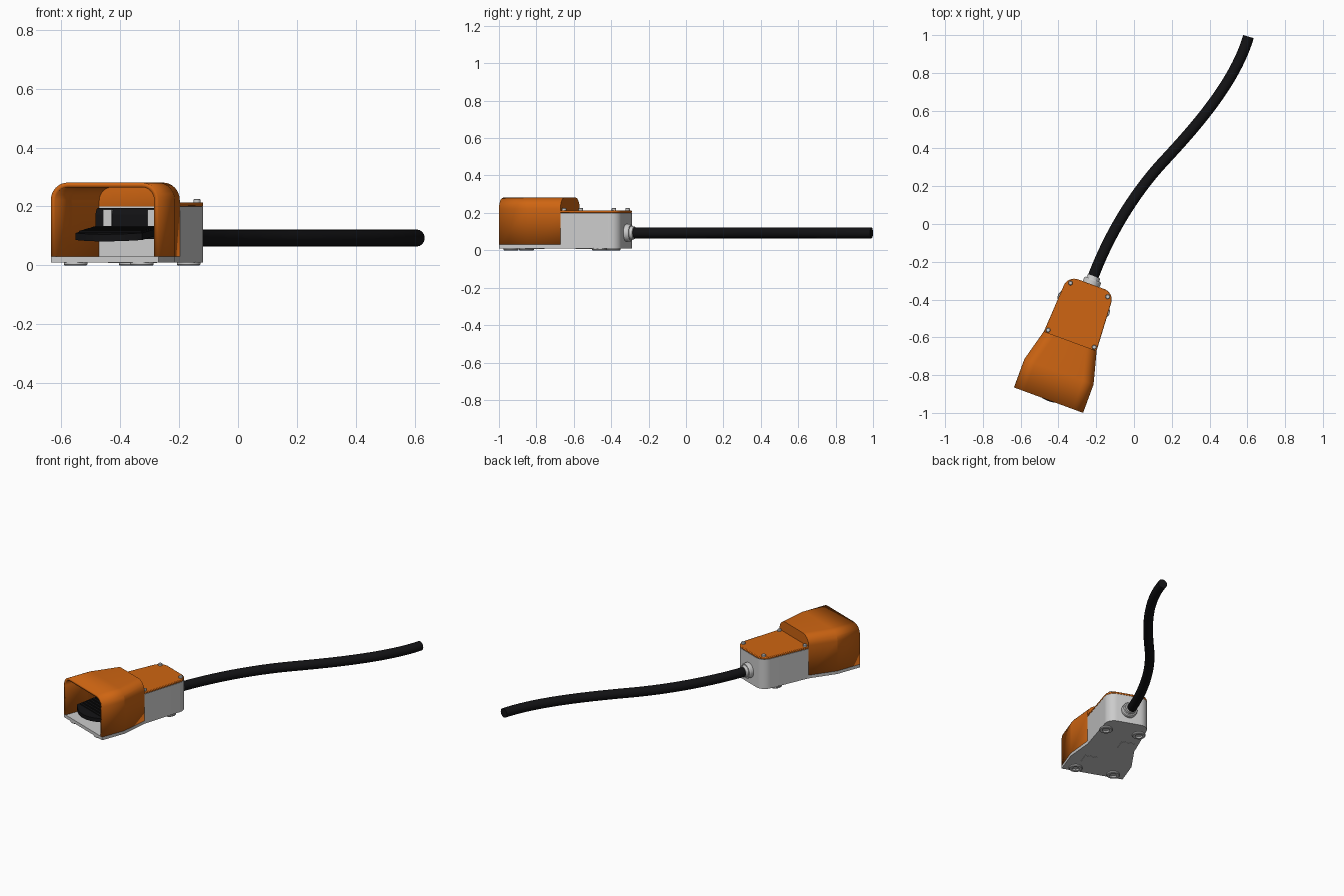
import bpy, bmesh, math
from mathutils import Matrix, Vector

cube = bpy.data.objects.get("Cube")
if cube:
    bpy.data.objects.remove(cube, do_unlink=True)


def material(name, rgb):
    m = bpy.data.materials.new(name)
    m.use_nodes = True
    m.diffuse_color = (*rgb, 1)
    m.node_tree.nodes["Principled BSDF"].inputs["Base Color"].default_value = (*rgb, 1)
    return m


orange = material("orange", (0.62, 0.13, 0.006))
grey = material("light grey", (0.6, 0.6, 0.6))
black = material("black", (0.006, 0.006, 0.007))

# The switch is laid out along y from its open front, then turned into place
PLACE = Matrix.Translation((-0.4525, -0.9325, 0)) @ Matrix.Rotation(math.radians(-20.2), 4, "Z")


def finish(name, bm, mat, angle=30):
    mesh = bpy.data.meshes.new(name)
    bm.to_mesh(mesh)
    bm.free()
    obj = bpy.data.objects.new(name, mesh)
    bpy.context.collection.objects.link(obj)
    mesh.materials.append(mat)
    obj.matrix_world = PLACE
    bpy.ops.object.select_all(action="DESELECT")
    obj.select_set(True)
    bpy.context.view_layer.objects.active = obj
    bpy.ops.object.shade_smooth_by_angle(angle=math.radians(angle))
    return obj


def prism(name, outline, z0, z1, mat, slope=0.0):
    """Extrude an xy outline upwards, optionally sloping it along y."""
    bm = bmesh.new()
    face = bm.faces.new([bm.verts.new((x, y, z0)) for x, y in outline])
    ext = bmesh.ops.extrude_face_region(bm, geom=[face])
    top = [v for v in ext["geom"] if isinstance(v, bmesh.types.BMVert)]
    bmesh.ops.translate(bm, verts=top, vec=(0, 0, z1 - z0))
    for v in bm.verts:
        v.co.z += slope * v.co.y
    bmesh.ops.recalc_face_normals(bm, faces=bm.faces)
    return finish(name, bm, mat)


def box(name, x, y, hx, hy, z0, z1, mat, slope=0.0):
    outline = [(x - hx, y - hy), (x + hx, y - hy), (x + hx, y + hy), (x - hx, y + hy)]
    return prism(name, outline, z0, z1, mat, slope)


def arc(cx, cy, r, a0, a1, n=8):
    steps = [math.radians(a0 + (a1 - a0) * i / n) for i in range(n + 1)]
    return [(cx + r * math.cos(a), cy + r * math.sin(a)) for a in steps]


def lathe(name, profile, matrix, mat, steps=32):
    """Spin (radius, height) points about the z axis, then place them."""
    bm = bmesh.new()
    verts = [bm.verts.new((r, 0, h)) for r, h in profile]
    edges = [bm.edges.new(pair) for pair in zip(verts, verts[1:])]
    bmesh.ops.spin(bm, geom=verts + edges, axis=(0, 0, 1), cent=(0, 0, 0),
                   angle=math.tau, steps=steps)
    bmesh.ops.remove_doubles(bm, verts=bm.verts, dist=1e-5)
    bmesh.ops.recalc_face_normals(bm, faces=bm.faces)
    bmesh.ops.transform(bm, matrix=matrix, verts=bm.verts)
    return finish(name, bm, mat)


# Base plate under the hood
SECTIONS = [(0.0, 0.195), (0.16, 0.195), (0.333, 0.149)]
right = [(w, y) for y, w in SECTIONS]
prism("base_plate", right + [(-x, y) for x, y in reversed(right)], 0.01, 0.03, grey)

# Rear housing and its lid
corner = arc(0.074, 0.594, 0.06, 0, 90)
half = [(0.149, 0.316)] + corner
outline = half + [(-x, y) for x, y in reversed(half)]
prism("rear_housing", outline, 0.01, 0.2, grey)
half = [(0.149, 0.325)] + corner
lid = prism("housing_lid", half + [(-x, y) for x, y in reversed(half)], 0.2, 0.214, orange)
bevel = lid.modifiers.new("soft edge", "BEVEL")
bevel.width = 0.004
bevel.segments = 2

# Hood: arched sections lofted back to a closed rear wall
bm = bmesh.new()
rings = []
for y, w in SECTIONS:
    r, top = 0.06, 0.281
    side = [(w, 0.03)] + arc(w - r, top - r, r, 0, 90)
    arch = side + [(-x, z) for x, z in reversed(side)]
    rings.append([bm.verts.new((x, y, z)) for x, z in arch])
for a, b in zip(rings, rings[1:]):
    for i in range(len(a) - 1):
        bm.faces.new((a[i], a[i + 1], b[i + 1], b[i]))
bm.faces.new(rings[-1])
bmesh.ops.recalc_face_normals(bm, faces=bm.faces)
if max(bm.faces, key=lambda f: f.calc_center_median().z).normal.z < 0:
    bmesh.ops.reverse_faces(bm, faces=bm.faces)
hood = finish("hood", bm, orange, 13)
wall = hood.modifiers.new("wall", "SOLIDIFY")
wall.thickness = 0.016
wall.offset = -1
wall.use_even_offset = True

# Pedal: sloping tread with a bowed front, ridges and a raised heel
bow = [(x, -0.005 + 3.2 * x * x) for x in [-0.12 + 0.02 * i for i in range(13)]]
prism("pedal_tread", bow + [(0.12, 0.27), (-0.12, 0.27)], 0.082, 0.106, black, 0.1)
for i in range(8):
    box("pedal_ridge", 0, 0.06 + 0.022 * i, 0.112, 0.006, 0.105, 0.112, black, 0.1)
bm = bmesh.new()
heel = [(0.25, 0.09)] + arc(0.275, 0.17, 0.025, 180, 90, 6) + [(0.3, 0.195), (0.3, 0.09)]
face = bm.faces.new([bm.verts.new((-0.125, y, z)) for y, z in heel])
ext = bmesh.ops.extrude_face_region(bm, geom=[face])
bmesh.ops.translate(bm, vec=(0.25, 0, 0),
                    verts=[v for v in ext["geom"] if isinstance(v, bmesh.types.BMVert)])
bmesh.ops.recalc_face_normals(bm, faces=bm.faces)
finish("pedal_heel", bm, black)

# Parts repeated on both sides
foot = [(0.022, 0.011), (0.022, 0.0), (0.037, 0.0), (0.04, 0.003), (0.04, 0.011)]
screw = [(0.0, 0.226), (0.009, 0.226), (0.012, 0.223), (0.012, 0.21)]
for s in (-1, 1):
    box("pedal_arm", s * 0.081, 0.265, 0.016, 0.02, 0.1, 0.19, grey)
    for x, y in ((0.12, 0.04), (0.105, 0.54)):
        lathe("foot", foot, Matrix.Translation((s * x, y, 0)), grey)
    for x, y in ((0.13, 0.347), (0.105, 0.622)):
        lathe("lid_screw", screw, Matrix.Translation((s * x, y, 0)), grey, 20)
    # Shallow covers on the underside
    box("bottom_cover", s * 0.076, 0.275 - s * 0.115, 0.04, 0.04, 0.008, 0.012, grey)

# Cable gland on the rear wall
gland = [(0.0, 0.0), (0.047, 0.0), (0.047, 0.03), (0.043, 0.036),
         (0.036, 0.036), (0.034, 0.054), (0.0, 0.054)]
lathe("cable_gland", gland,
      Matrix.Translation((0, 0.645, 0.093)) @ Matrix.Rotation(-math.pi / 2, 4, "X"), grey)

# Cable: an S curve across the floor
curve = bpy.data.curves.new("cable", "CURVE")
curve.dimensions = "3D"
curve.bevel_depth = 0.029
curve.bevel_resolution = 6
curve.resolution_u = 24
curve.use_fill_caps = True
spline = curve.splines.new("BEZIER")
spline.bezier_points.add(2)
path = [((-0.228, -0.31), (0.342, 0.94)), ((0.16, 0.335), (0.68, 0.73)),
        ((0.606, 0.992), (0.28, 0.96))]
for p, (pos, tangent) in zip(spline.bezier_points, path):
    p.handle_left_type = p.handle_right_type = "FREE"
    p.co = Vector((*pos, 0.093))
    reach = Vector((*tangent, 0)) * 0.25
    p.handle_left = p.co - reach
    p.handle_right = p.co + reach
cable = bpy.data.objects.new("cable", curve)
bpy.context.collection.objects.link(cable)
curve.materials.append(black)
